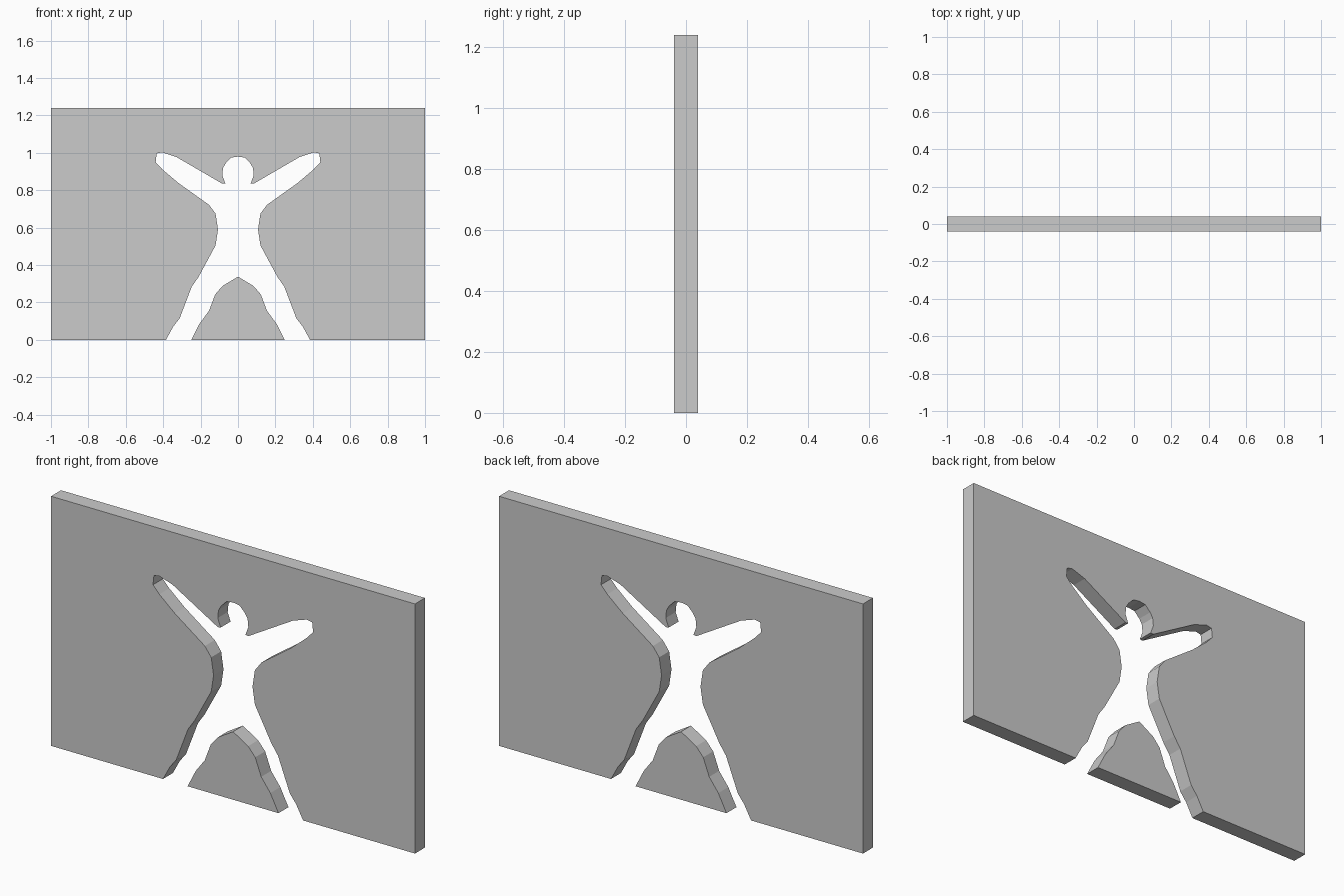
import bpy
import bmesh

if "Cube" in bpy.data.objects:
    bpy.data.objects.remove(bpy.data.objects["Cube"])

DEPTH = 0.078
HEIGHT = 1.24


def slab(name, outline):
    """Extrude a closed x-z outline through the panel thickness."""
    bm = bmesh.new()
    face = bm.faces.new([bm.verts.new((x, -DEPTH / 2, z)) for x, z in outline])
    ext = bmesh.ops.extrude_face_region(bm, geom=[face], use_keep_orig=True)
    moved = [v for v in ext["geom"] if isinstance(v, bmesh.types.BMVert)]
    bmesh.ops.translate(bm, verts=moved, vec=(0, DEPTH, 0))
    bmesh.ops.recalc_face_normals(bm, faces=bm.faces)
    mesh = bpy.data.meshes.new(name)
    bm.to_mesh(mesh)
    bm.free()
    obj = bpy.data.objects.new(name, mesh)
    bpy.context.collection.objects.link(obj)
    return obj


def mirrored(half):
    """Right half starting on the centre line -> full left-to-right outline."""
    return [(-x, z) for x, z in reversed(half[1:])] + half


# Cut-out silhouette, right half: head, arm, torso, outer leg
figure_half = [
    (0, 0.98), (0.035, 0.975), (0.065, 0.945), (0.08, 0.92), (0.084, 0.88),
    (0.068, 0.837), (0.084, 0.835),
    (0.33, 0.978), (0.405, 1.003), (0.435, 0.997), (0.44, 0.95), (0.405, 0.912),
    (0.32, 0.84), (0.155, 0.722), (0.12, 0.675), (0.107, 0.59), (0.12, 0.505),
    (0.21, 0.338), (0.247, 0.285), (0.312, 0.115), (0.347, 0.07), (0.385, 0),
]

# Gap between the legs, right half
gap_half = [
    (0, 0.338), (0.083, 0.288), (0.122, 0.243), (0.155, 0.155),
    (0.205, 0.088), (0.25, 0),
]

# Wall panel around the silhouette
slab("wall_panel", [(-1, HEIGHT), (-1, 0)] + mirrored(figure_half) + [(1, 0), (1, HEIGHT)])

# Separate piece standing between the legs
slab("leg_gap_piece", mirrored(gap_half))
